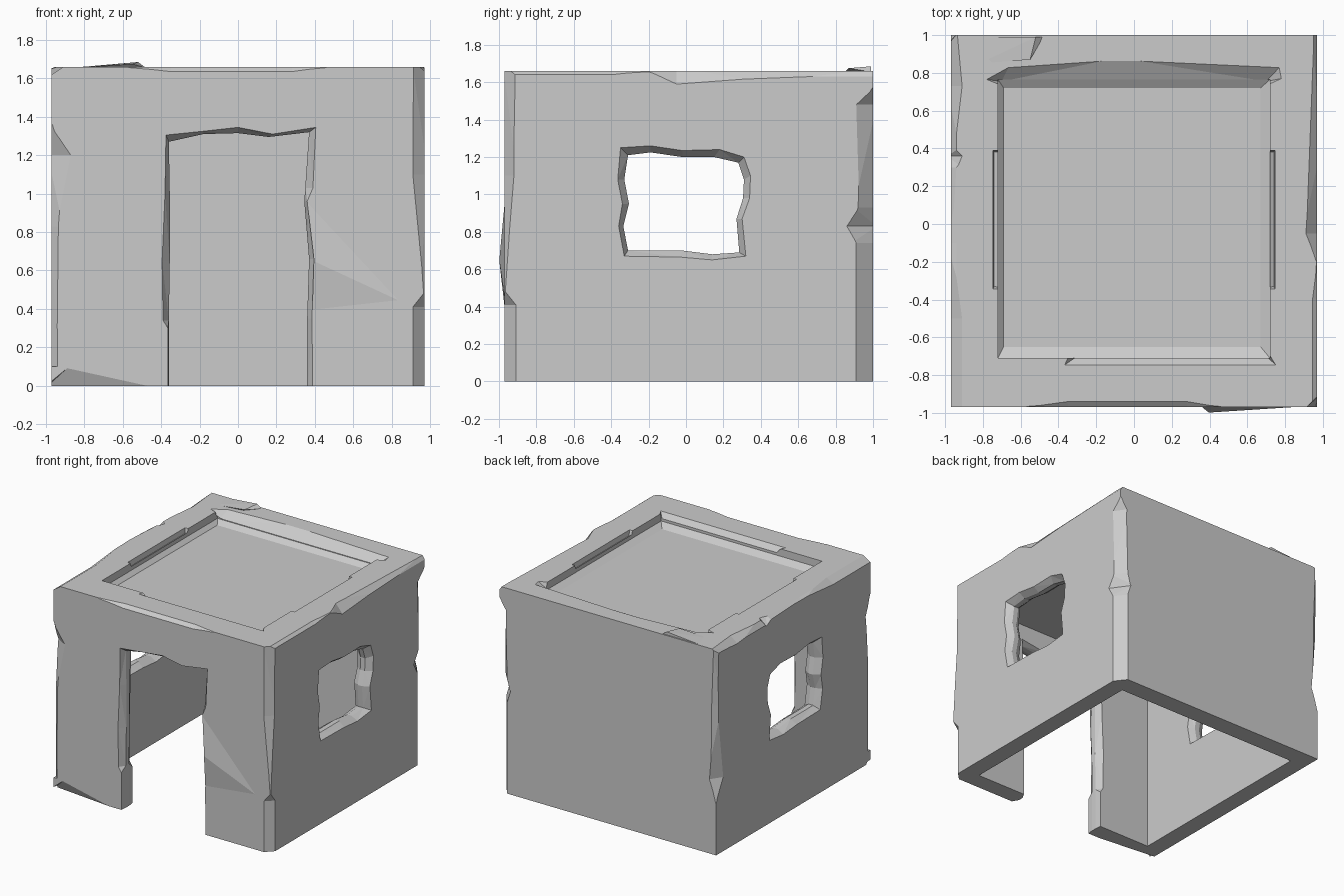
import bpy, bmesh

if "Cube" in bpy.data.objects:
    bpy.data.objects.remove(bpy.data.objects["Cube"])

X, YF, YB, H = 0.97, -0.97, 1.0, 1.66


def make(name, bm):
    bmesh.ops.triangulate(bm, faces=bm.faces[:])
    bmesh.ops.recalc_face_normals(bm, faces=bm.faces[:])
    me = bpy.data.meshes.new(name)
    bm.to_mesh(me)
    bm.free()
    ob = bpy.data.objects.new(name, me)
    bpy.context.collection.objects.link(ob)
    return ob


def loft(name, rings):
    bm = bmesh.new()
    rs = [[bm.verts.new(p) for p in r] for r in rings]
    n = len(rs[0])
    for r, s in zip(rs, rs[1:]):
        for i in range(n):
            bm.faces.new((r[i], r[(i + 1) % n], s[(i + 1) % n], s[i]))
    bm.faces.new(rs[0])
    bm.faces.new(rs[-1])
    return make(name, bm)


def rect(x0, x1, y0, y1, z):
    return [(x0, y0, z), (x1, y0, z), (x1, y1, z), (x0, y1, z)]


def hull(name, pts):
    bm = bmesh.new()
    for p in pts:
        bm.verts.new(p)
    res = bmesh.ops.convex_hull(bm, input=bm.verts[:])
    loose = [v for v in bm.verts if not v.link_faces]
    bmesh.ops.delete(bm, geom=loose, context='VERTS')
    return make(name, bm)


def edge_chip(axis, corner, sections):
    """Uneven chamfer along an edge: sections are (position, depth 1, depth 2)."""
    i, j = [k for k in range(3) if k != axis]
    si, sj = [1 if c > 0 else -1 for c in corner]
    e = 0.02
    rings = []
    for t, a, b in sections:
        ring = []
        for u, v in ((e, e), (-a - a * e / b, e), (e, -b - b * e / a)):
            p = [0, 0, 0]
            p[axis], p[i], p[j] = t, corner[0] + si * u, corner[1] + sj * v
            ring.append(p)
        rings.append(ring)
    return loft("chip_cutter", rings)


def combine(tool, op='DIFFERENCE'):
    m = house.modifiers.new("bool", 'BOOLEAN')
    m.operation, m.object, m.solver = op, tool, 'EXACT'
    bpy.context.view_layer.objects.active = house
    bpy.ops.object.modifier_apply(modifier=m.name)
    bpy.data.objects.remove(tool, do_unlink=True)


# Main block
house = loft("stone_house", [rect(-X, X, YF, YB, 0), rect(-X, X, YF, YB, H)])

# Worn outer edges: four vertical corners, then three roof edges
N = 0.004
for axis, corner, secs in (
    (2, (X, YF), [(-.1, .06, .06), (.41, .06, .06), (.48, N, N), (1.1, .06, .05), (1.8, .06, .06)]),
    (2, (X, YB), [(-.1, .07, .09), (.74, .07, .09), (.83, .1, .14), (.93, .07, .08),
                  (1.48, .06, .09), (1.57, N, N)]),
    (2, (-X, YB), [(.42, N, N), (.6, .06, .09), (1.2, .04, .03), (1.8, .03, .04)]),
    (2, (-X, YF), [(.1, .03, .03), (.83, .035, .03), (1.2, .1, .06), (1.36, N, N)]),
    (1, (X, H), [(-1.1, .025, .02), (-.4, .025, .02), (-.2, N, N), (-.05, .06, .07),
                 (.4, .04, .04), (1.1, .02, .03)]),
    (1, (-X, H), [(-1.1, .06, .04), (-.5, .06, .04), (-.1, .03, .01), (.3, .03, .02),
                  (.36, .06, .05), (.4, .03, .04), (.73, .06, .05), (1.1, .03, .03)]),
    (0, (YF, H), [(-.57, N, N), (-.35, .03, .025), (.28, .03, .025), (.46, N, N)]),
):
    combine(edge_chip(axis, corner, secs))

# Chipped lower left front corner
combine(hull("chip_cutter", [(-.38, -.975, -.01), (-.88, -.975, .1), (-1, -.975, 0),
                             (-1, -.91, -.01), (-.88, -1.02, .0)]))

# Bulges beside the door and on the back left of the roof
combine(hull("bulge", [(.36, -.965, 1.0), (.37, -1, .66), (.37, -.965, .35), (.91, -.965, .41),
                       (.5, -.9, .6)]), 'UNION')
combine(hull("bulge", [(-.82, .85, 1.655), (-.55, .87, 1.675), (-.48, .99, 1.655), (-.52, .99, 1.685),
                       (-.87, .99, 1.655), (-.65, .93, 1.6)]), 'UNION')

# Hollow room, open at the bottom
combine(loft("room_cutter", [rect(-.83, .83, -.83, .85, -.1), rect(-.83, .83, -.83, .85, 1.47)]))

# Sunken roof with sloped foot
combine(loft("roof_cutter", [rect(-.69, .67, -.65, .72, 1.57), rect(-.72, .72, -.71, .765, 1.6),
                             rect(-.72, .72, -.71, .765, 1.8)]))

# Chips along the parapet's inner rim
for s in (-1, 1):
    combine(hull("chip_cutter", [(s * .755, -.36, 1.7), (s * .755, .4, 1.7), (s * .74, -.33, 1.62),
                                 (s * .74, .38, 1.62), (s * .6, -.36, 1.7), (s * .6, .4, 1.7)]))
combine(hull("chip_cutter", [(-.66, .84, 1.67), (-.08, .88, 1.67), (.15, .865, 1.67), (.78, .84, 1.67),
                             (.78, .77, 1.66), (-.78, .765, 1.66), (-.7, .755, 1.6), (.7, .755, 1.6),
                             (-.7, .7, 1.75), (.7, .7, 1.75)]))
combine(hull("chip_cutter", [(-.38, -.755, 1.67), (.76, -.755, 1.67), (-.3, -.7, 1.61), (.7, -.7, 1.61),
                             (-.38, -.6, 1.75), (.7, -.6, 1.75)]))

# Windows in both side walls
wide = [(-.35, 1.25), (-.19, 1.26), (-.02, 1.235), (.18, 1.24), (.31, 1.2), (.345, 1.1), (.34, .98),
        (.30, .87), (.32, .67), (.14, .65), (-.03, .665), (-.33, .67), (-.36, .83), (-.34, .95),
        (-.365, 1.08)]
tight = [(-.31, 1.21), (-.19, 1.225), (-.02, 1.2), (.15, 1.2), (.28, 1.17), (.31, 1.08), (.305, .98),
         (.27, .87), (.285, .69), (.14, .68), (-.02, .7), (-.31, .7), (-.335, .83), (-.305, .95),
         (-.33, 1.08)]
for s in (-1, 1):
    combine(loft("window_cutter", [[(s * x, y, z) for y, z in prof] for x, prof in
                                   ((1.02, wide), (.97, wide), (.92, tight), (.88, tight),
                                    (.83, wide), (.78, wide))]))

# Doorway with ragged jambs
wide = [(-.365, -.1), (-.365, .3), (-.39, .34), (-.395, .65), (-.38, 1), (-.375, 1.305), (-.18, 1.325),
        (0, 1.345), (.18, 1.31), (.405, 1.345), (.39, 1.03), (.36, .96), (.395, .66), (.385, .35),
        (.39, -.1)]
tight = [(-.36, -.1), (-.36, .3), (-.36, .34), (-.355, .65), (-.355, 1), (-.36, 1.27), (-.18, 1.31),
         (0, 1.315), (.16, 1.295), (.37, 1.32), (.35, 1.03), (.345, .96), (.37, .66), (.36, .35),
         (.36, -.1)]
combine(loft("door_cutter", [[(x, y, z) for x, z in prof] for y, prof in
                             ((-1.05, wide), (-.97, wide), (-.92, tight), (-.88, tight),
                              (-.83, wide), (-.78, wide))]))
